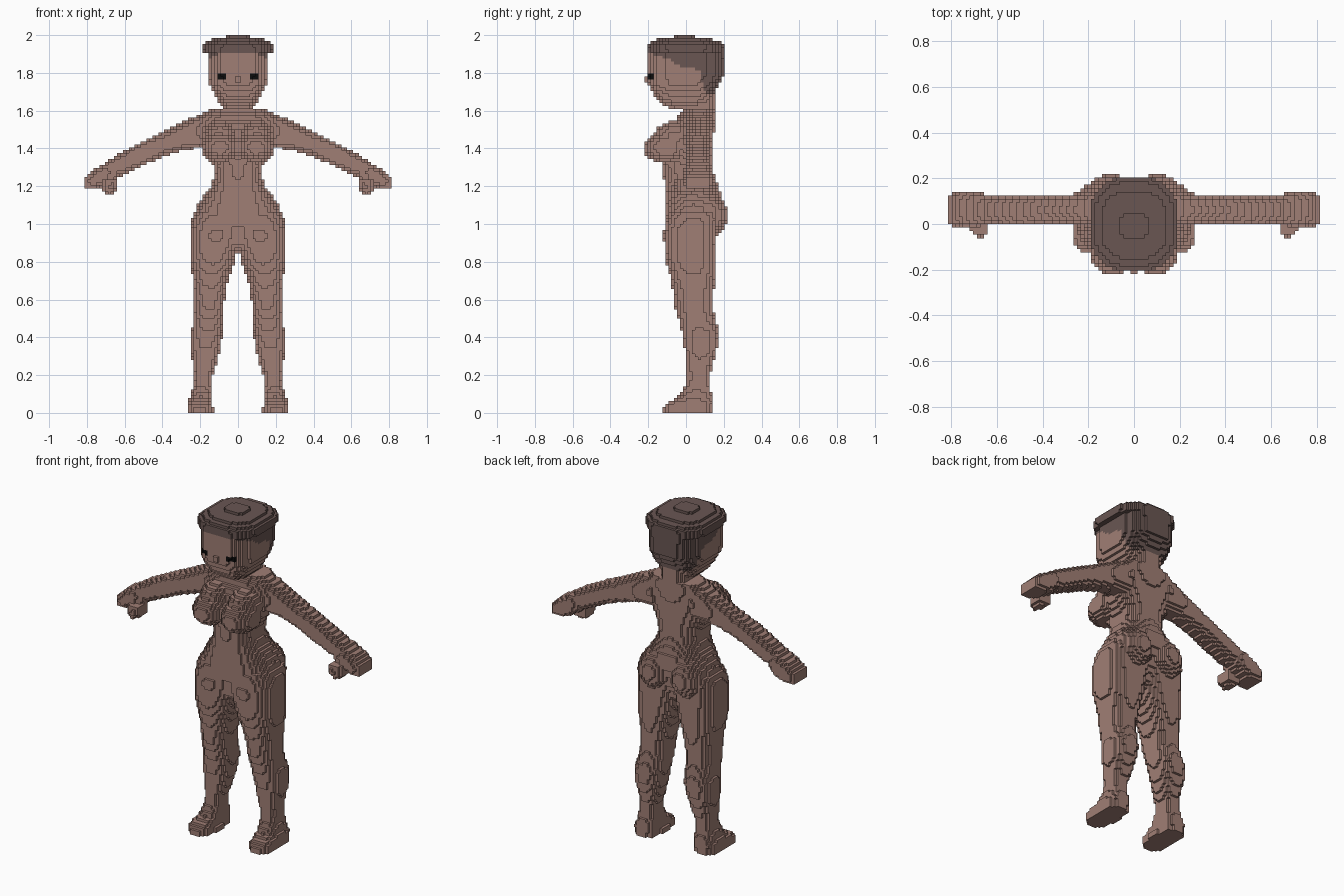
import bpy
import math

old = bpy.data.objects.get("Cube")
if old:
    bpy.data.objects.remove(old, do_unlink=True)

H = 2 / 128  # block size


def material(name, rgb):
    m = bpy.data.materials.new(name)
    m.use_nodes = True
    m.diffuse_color = (*rgb, 1)
    bsdf = m.node_tree.nodes["Principled BSDF"]
    bsdf.inputs["Base Color"].default_value = (*rgb, 1)
    bsdf.inputs["Roughness"].default_value = 0.9
    return m


SKIN = material("warm brown skin", (0.35, 0.21, 0.177))
HAIR = material("dark brown hair", (0.143, 0.094, 0.086))
BLACK = material("black eyes", (0.004, 0.004, 0.004))


def lerp_rows(rows, t):
    """Interpolate rows of (t, values...) at t."""
    for a, b in zip(rows, rows[1:]):
        if a[0] <= t <= b[0]:
            f = (t - a[0]) / (b[0] - a[0])
            return [p + (q - p) * f for p, q in zip(a[1:], b[1:])]
    return None


def cell_range(lo, hi):
    return range(math.floor(lo / H) - 1, math.ceil(hi / H) + 1)


def loft(rows, axis="z", power=2.5):
    """Blocks in a loft of superellipses; rows are (t, u0, u1, v0, v1).
    Along z, u and v are x and y; along x they are y and z."""
    cells = set()
    for k in cell_range(rows[0][0], rows[-1][0]):
        ring = lerp_rows(rows, (k + 0.5) * H)
        if not ring:
            continue
        u0, u1, v0, v1 = ring
        for i in cell_range(u0, u1):
            du = abs(((i + 0.5) * H - (u0 + u1) / 2) / ((u1 - u0) / 2)) ** power
            for j in cell_range(v0, v1):
                dv = abs(((j + 0.5) * H - (v0 + v1) / 2) / ((v1 - v0) / 2)) ** power
                if du + dv <= 1:
                    cells.add((i, j, k) if axis == "z" else (k, i, j))
    return cells


def ellipsoid(c, r):
    span = [cell_range(c[a] - r[a], c[a] + r[a]) for a in range(3)]
    return {(i, j, k) for i in span[0] for j in span[1] for k in span[2]
            if sum((((n + 0.5) * H - c[a]) / r[a]) ** 2
                   for a, n in enumerate((i, j, k))) <= 1}


def mirror(cells):
    return {(-1 - i, j, k) for i, j, k in cells}


def pick(cells, rule):
    return {c for c in cells if rule(*[(n + 0.5) * H for n in c])}


parts = []      # (name, cells, material), earlier parts own shared blocks
taken = set()


def part(name, cells, mat):
    cells = cells - taken
    taken.update(cells)
    parts.append((name, cells, mat))


def pair(name, cells, mat):
    part("left_" + name, cells, mat)
    part("right_" + name, mirror(cells), mat)


def sym(z, w, y0, y1):
    return (z, -w, w, y0, y1)


# Head, split into eyes, hair and face
head = loft([sym(1.61, .07, -.09, .10), sym(1.65, .105, -.15, .13),
             sym(1.70, .132, -.18, .155), sym(1.74, .15, -.197, .17),
             sym(1.79, .154, -.204, .2), sym(1.93, .154, -.204, .204)], power=3.6)
hairline = [(1.685, .13), (1.70, .09), (1.815, .08), (1.83, -.02),
            (1.87, -.09), (1.905, -.2), (2.0, -.3)]


def is_hair(x, y, z):
    edge = lerp_rows(hairline, z)
    return edge is not None and y > edge[0]


pair("eye", pick(head, lambda x, y, z: .06 < x < .112 and y < -.165
                 and 1.765 < z < 1.797), BLACK)
cap = loft([sym(1.905, .182, -.2, .2), sym(1.92, .192, -.204, .204),
            sym(1.953, .192, -.2, .2), sym(1.955, .175, -.185, .185),
            sym(1.968, .17, -.18, .18), sym(1.97, .145, -.155, .145),
            sym(1.984, .14, -.15, .14), sym(1.985, .062, -.065, .045),
            sym(2.0, .062, -.065, .045)], power=2.9)
part("hair", cap | pick(head, is_hair), HAIR)
part("head", head, SKIN)
part("nose", ellipsoid((0, -.195, 1.765), (.02, .025, .025)), SKIN)
part("neck", loft([sym(1.54, .1, -.01, .155), sym(1.6, .085, -.01, .155),
                   sym(1.72, .085, -.01, .155)]), SKIN)

# Torso with chest and hips
torso = loft([sym(1.16, .17, -.115, .185), sym(1.2, .145, -.115, .17),
              sym(1.25, .125, -.118, .15), sym(1.32, .135, -.12, .14),
              sym(1.4, .175, -.11, .14), sym(1.5, .2, -.085, .15),
              sym(1.57, .2, -.045, .155), sym(1.605, .15, -.015, .155)])
part("torso", torso, SKIN)
pair("chest", ellipsoid((.095, -.105, 1.405), (.1, .12, .085))
     | ellipsoid((.095, -.06, 1.46), (.09, .11, .085)), SKIN)
part("pelvis", loft([sym(.86, .03, -.06, .08), sym(.9, .12, -.09, .12),
                     sym(.97, .23, -.1, .15), sym(1.05, .235, -.11, .17),
                     sym(1.1, .212, -.112, .185), sym(1.17, .168, -.115, .185)]), SKIN)
pair("seat", ellipsoid((.105, .105, 1.05), (.105, .115, .12)), SKIN)

# Legs, from ankle to hip
leg = loft([(.1, .138, .235, 0, .125), (.2, .135, .232, 0, .13),
            (.26, .115, .238, 0, .142), (.34, .095, .25, -.008, .165),
            (.42, .082, .248, -.02, .175), (.48, .078, .235, -.035, .16),
            (.54, .078, .233, -.055, .145), (.62, .068, .232, -.062, .145),
            (.7, .052, .238, -.078, .152), (.78, .024, .25, -.1, .157),
            (.86, .004, .253, -.115, .158), (.95, -.02, .253, -.12, .165),
            (1.02, -.02, .245, -.11, .18), (1.06, 0, .232, -.1, .18)], power=2.6)
pair("leg", leg, SKIN)
pair("foot", loft([(0, .132, .272, -.122, .138), (.035, .132, .272, -.122, .138),
                   (.055, .137, .268, -.095, .145), (.085, .138, .25, -.04, .14),
                   (.14, .138, .238, -.005, .125)], power=3.2), SKIN)

# Arms, running outward along x as (x, y0, y1, z0, z1)
arm = loft([(.13, -.02, .15, 1.41, 1.605), (.2, -.01, .145, 1.405, 1.582),
            (.28, 0, .13, 1.39, 1.545), (.4, 0, .125, 1.355, 1.485),
            (.5, -.008, .125, 1.31, 1.44), (.6, 0, .125, 1.265, 1.39),
            (.68, 0, .125, 1.23, 1.34)], axis="x", power=2.5)
pair("arm", arm, SKIN)
pair("hand", loft([(.64, 0, .125, 1.24, 1.36), (.7, -.012, .145, 1.2, 1.325),
                   (.76, -.012, .145, 1.185, 1.29), (.815, -.005, .125, 1.185, 1.25)],
                  axis="x", power=3), SKIN)
pair("thumb", loft([(.635, -.03, .05, 1.18, 1.24), (.66, -.055, .05, 1.165, 1.24),
                    (.69, -.055, .05, 1.155, 1.24), (.72, -.025, .05, 1.175, 1.24)],
                   axis="x", power=3), SKIN)

# Corner offsets for each of the six block sides, counter-clockwise from outside
SIDES = {
    (1, 0, 0): ((1, 0, 0), (1, 1, 0), (1, 1, 1), (1, 0, 1)),
    (-1, 0, 0): ((0, 0, 0), (0, 0, 1), (0, 1, 1), (0, 1, 0)),
    (0, 1, 0): ((0, 1, 0), (0, 1, 1), (1, 1, 1), (1, 1, 0)),
    (0, -1, 0): ((0, 0, 0), (1, 0, 0), (1, 0, 1), (0, 0, 1)),
    (0, 0, 1): ((0, 0, 1), (1, 0, 1), (1, 1, 1), (0, 1, 1)),
    (0, 0, -1): ((0, 0, 0), (0, 1, 0), (1, 1, 0), (1, 0, 0)),
}


def build(name, cells, mat):
    """Skin the blocks with their exposed sides only."""
    index, faces = {}, []
    for i, j, k in sorted(cells):
        for (dx, dy, dz), corners in SIDES.items():
            if (i + dx, j + dy, k + dz) not in taken:
                faces.append([index.setdefault((i + a, j + b, k + c), len(index))
                              for a, b, c in corners])
    if not faces:
        return
    mesh = bpy.data.meshes.new(name)
    mesh.from_pydata([(a * H, b * H, c * H) for a, b, c in index], [], faces)
    mesh.materials.append(mat)
    bpy.context.collection.objects.link(bpy.data.objects.new(name, mesh))


for entry in parts:
    build(*entry)
